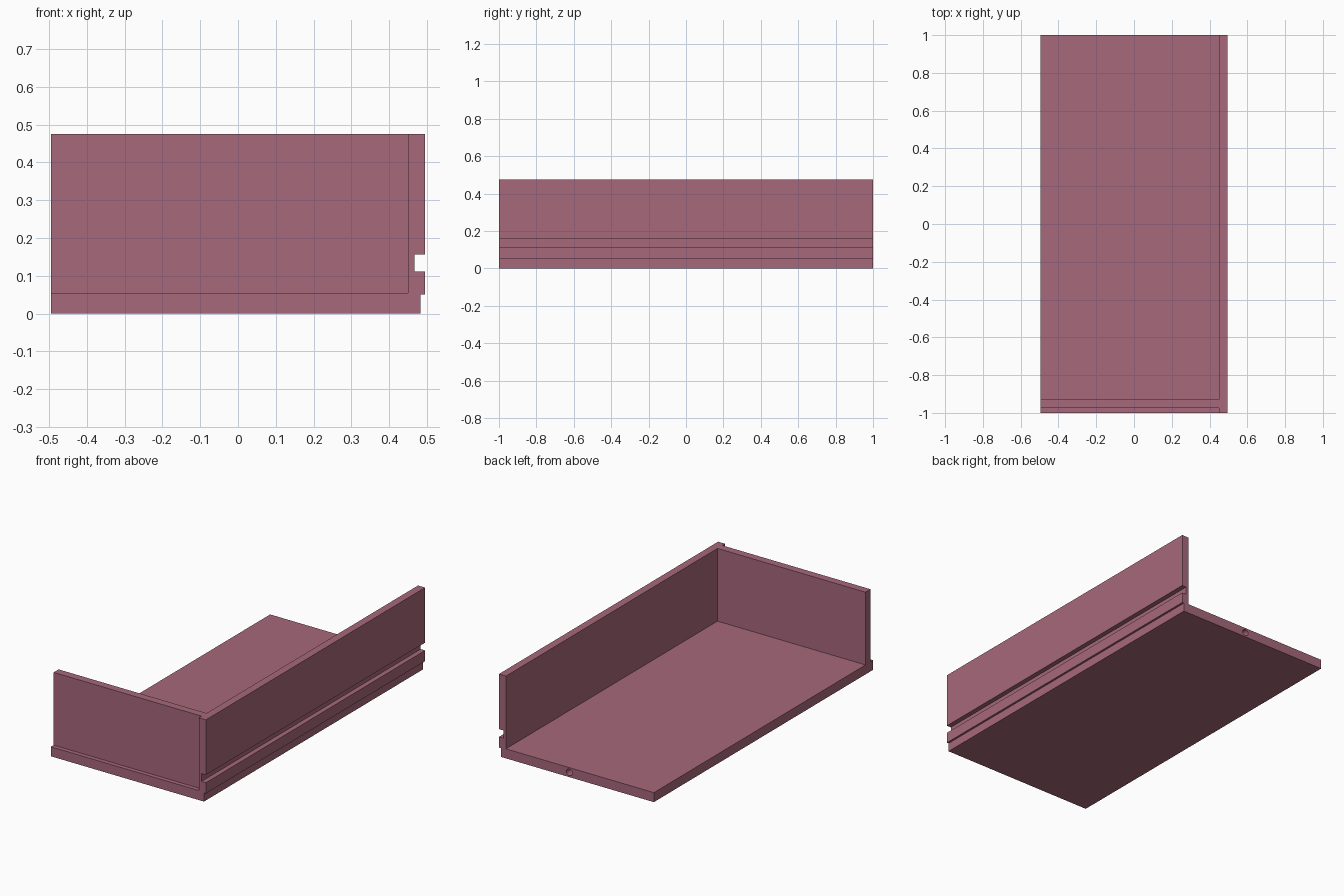
import bpy, bmesh, math
from mathutils import Matrix

if "Cube" in bpy.data.objects:
    bpy.data.objects.remove(bpy.data.objects["Cube"])

mat = bpy.data.materials.new("dusty_rose")
mat.diffuse_color = (0.39, 0.138, 0.2, 1.0)
mat.use_nodes = True
mat.node_tree.nodes["Principled BSDF"].inputs["Base Color"].default_value = mat.diffuse_color


def extrude_profile(name, profile, y0, y1):
    """Extrude an x/z profile along y into a closed solid."""
    bm = bmesh.new()
    face = bm.faces.new([bm.verts.new((x, y0, z)) for x, z in profile])
    ext = bmesh.ops.extrude_face_region(bm, geom=[face])
    moved = [v for v in ext["geom"] if isinstance(v, bmesh.types.BMVert)]
    bmesh.ops.translate(bm, vec=(0, y1 - y0, 0), verts=moved)
    bmesh.ops.recalc_face_normals(bm, faces=bm.faces)
    return finish(name, bm)


def finish(name, bm):
    me = bpy.data.meshes.new(name)
    bm.to_mesh(me)
    bm.free()
    me.materials.append(mat)
    ob = bpy.data.objects.new(name, me)
    bpy.context.collection.objects.link(ob)
    return ob


# Floor and grooved side wall share one L-shaped section
base = extrude_profile("floor_and_side_wall", [
    (-0.495, 0), (0.483, 0), (0.483, 0.05), (0.495, 0.05),
    (0.495, 0.112), (0.467, 0.112), (0.467, 0.157), (0.495, 0.157),
    (0.495, 0.475), (0.45, 0.475), (0.45, 0.055), (-0.495, 0.055)], -1, 1)

# Front wall, set back slightly from the floor edge
extrude_profile("front_wall", [
    (-0.495, 0.055), (0.45, 0.055), (0.45, 0.475), (-0.495, 0.475)],
    -0.975, -0.93)

# Round dowel hole in the back edge of the floor
bm = bmesh.new()
bmesh.ops.create_cone(
    bm, cap_ends=True, segments=24, radius1=0.019, radius2=0.019, depth=0.16,
    matrix=Matrix.Translation((0.045, 1, 0.0275)) @ Matrix.Rotation(math.pi / 2, 4, 'X'))
cutter = finish("dowel_hole_cutter", bm)
cutter.hide_render = True
cutter.hide_viewport = True
cut = base.modifiers.new("dowel_hole", 'BOOLEAN')
cut.operation = 'DIFFERENCE'
cut.solver = 'EXACT'
cut.object = cutter
